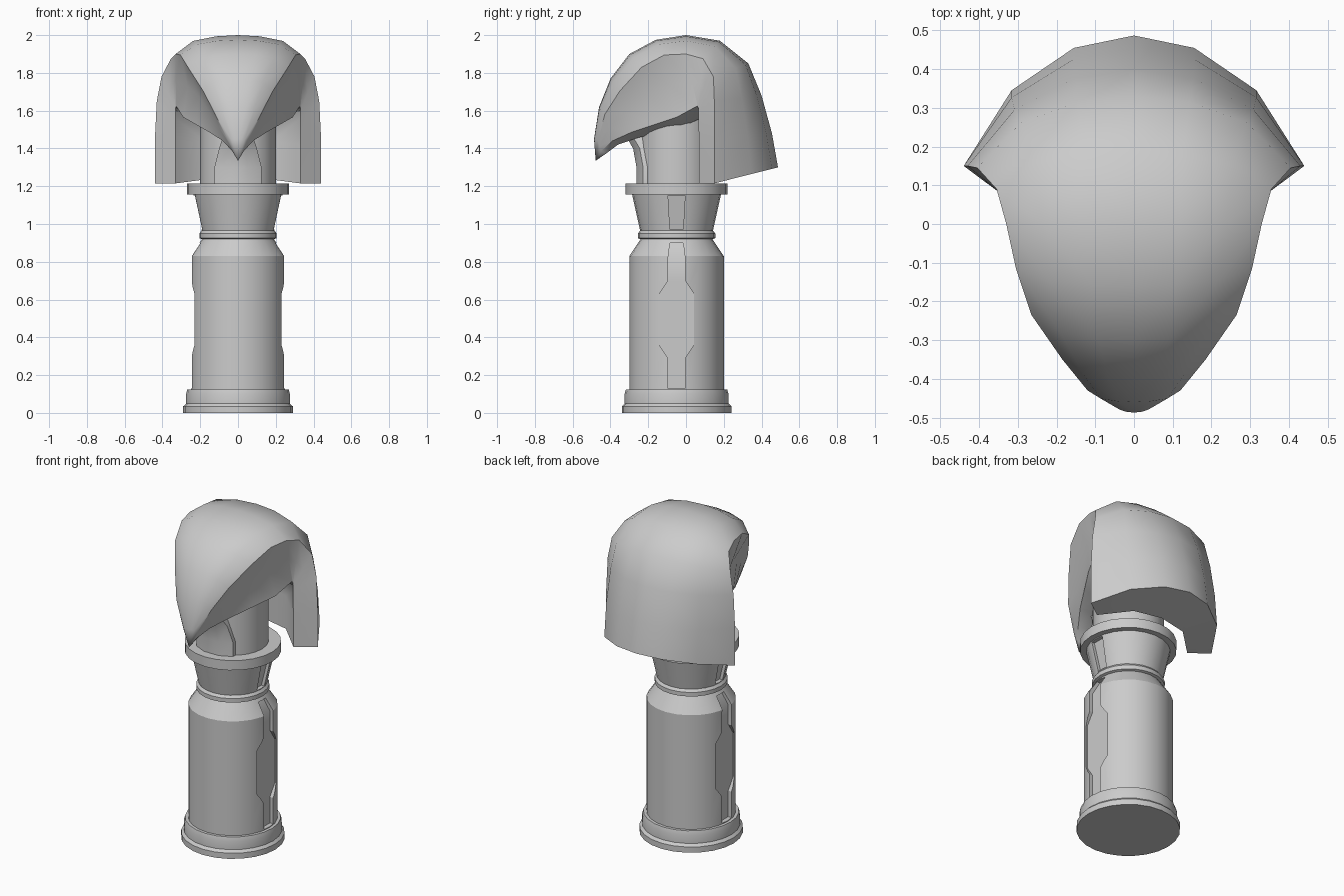
import bpy, bmesh, math
from mathutils import Vector

if "Cube" in bpy.data.objects:
    bpy.data.objects.remove(bpy.data.objects["Cube"])

CY = -0.05  # axis of the turned parts


def make(name, verts, faces, angle=30, smooth=True):
    me = bpy.data.meshes.new(name)
    bm = bmesh.new()
    vs = [bm.verts.new(v) for v in verts]
    for f in faces:
        bm.faces.new([vs[i] for i in f])
    bmesh.ops.remove_doubles(bm, verts=bm.verts, dist=0.0005)
    bmesh.ops.recalc_face_normals(bm, faces=bm.faces)
    bm.to_mesh(me)
    bm.free()
    ob = bpy.data.objects.new(name, me)
    bpy.context.collection.objects.link(ob)
    if smooth:
        shade(ob, angle)
    return ob


def activate(ob):
    bpy.ops.object.select_all(action='DESELECT')
    ob.select_set(True)
    bpy.context.view_layer.objects.active = ob


def shade(ob, angle=30):
    activate(ob)
    bpy.ops.object.shade_smooth_by_angle(angle=math.radians(angle))


def lathe(name, profile, n=24, smooth=True):
    verts = [(r * math.cos(2 * math.pi * k / n), CY + r * math.sin(2 * math.pi * k / n), z)
             for r, z in profile for k in range(n)]
    faces = [(j * n + k, j * n + (k + 1) % n, (j + 1) * n + (k + 1) % n, (j + 1) * n + k)
             for j in range(len(profile) - 1) for k in range(n)]
    faces += [tuple(range(n)), tuple(range((len(profile) - 1) * n, len(profile) * n))]
    return make(name, verts, faces, smooth=smooth)


def cut_side_grooves(ob, half):
    """half: (half width, z, floor x) going up; cuts both sides of ob"""
    loop = [(CY + w, z, x) for w, z, x in half] + [(CY - w, z, x) for w, z, x in reversed(half)]
    n = len(loop)
    for s in (-1, 1):
        verts = [(s * x, y, z) for y, z, x in loop] + [(s * 0.4, y, z) for y, z, x in loop]
        faces = [tuple(range(n)), tuple(range(n, 2 * n))]
        faces += [(i, (i + 1) % n, n + (i + 1) % n, n + i) for i in range(n)]
        cutter = make('groove_cutter', verts, faces, smooth=False)
        mod = ob.modifiers.new('groove', 'BOOLEAN')
        mod.operation, mod.solver, mod.object = 'DIFFERENCE', 'EXACT', cutter
        activate(ob)
        bpy.ops.object.modifier_apply(modifier=mod.name)
        bpy.data.objects.remove(cutter)


# Turned handle with foot, waist bead and collar
body = lathe('handle', [
    (0.29, 0), (0.29, 0.035), (0.275, 0.05), (0.275, 0.1), (0.268, 0.125), (0.25, 0.125),
    (0.25, 0.83), (0.2, 0.905), (0.19, 0.92), (0.205, 0.925), (0.205, 0.95), (0.193, 0.965),
    (0.205, 1.02), (0.235, 1.155), (0.27, 1.155), (0.27, 1.215)], smooth=False)
# Side channels: wide panel in the grip, chamfer slot, neck slot
cut_side_grooves(body, [(0.045, 0.13, 0.222), (0.045, 0.29, 0.222), (0.092, 0.36, 0.222),
                        (0.092, 0.63, 0.222), (0.045, 0.70, 0.222), (0.045, 0.82, 0.222)])
cut_side_grooves(body, [(0.045, 0.82, 0.222), (0.035, 0.9, 0.178)])
cut_side_grooves(body, [(0.035, 0.97, 0.17), (0.045, 1.15, 0.21)])
shade(body)

# Inner post carrying the head
lathe('neck_post', [(0.2, 1.2), (0.2, 1.56)])

# Throat plate under the beak
rows = [(0.125, -0.262, 1.2), (0.125, -0.262, 1.3), (0.1, -0.28, 1.4), (0.08, -0.315, 1.46)]
tv, tf = [], []
for w, y, z in rows:
    tv += [(-w, y + 0.035, z), (-w * 0.4, y, z), (w * 0.4, y, z), (w, y + 0.035, z), (w, -0.1, z), (-w, -0.1, z)]
for j in range(3):
    tf += [(6 * j + k, 6 * j + (k + 1) % 6, 6 * j + 6 + (k + 1) % 6, 6 * j + 6 + k) for k in range(6)]
make('throat', tv, tf + [tuple(range(6)), tuple(range(18, 24))])

# Bird head and hood: midline, brow/flap edge and jaw/flap inner edge, tip to nape
mid = [(-0.478, 1.335), (-0.487, 1.45), (-0.46, 1.62), (-0.40, 1.77), (-0.30, 1.90), (-0.16, 1.975),
       (0, 2.0), (0.18, 1.97), (0.33, 1.85), (0.40, 1.68), (0.455, 1.48), (0.487, 1.30)]
edge = [(0, -0.478, 1.335), (0.05, -0.465, 1.44), (0.12, -0.43, 1.58), (0.185, -0.35, 1.705),
        (0.265, -0.235, 1.83), (0.305, -0.115, 1.895), (0.33, 0, 1.9), (0.355, 0.09, 1.875),
        (0.405, 0.145, 1.78), (0.43, 0.15, 1.65), (0.44, 0.15, 1.45), (0.44, 0.15, 1.215)]
jaw = [(0, -0.478, 1.335), (0.03, -0.45, 1.385), (0.08, -0.39, 1.44), (0.15, -0.29, 1.485),
       (0.22, -0.17, 1.525), (0.29, -0.05, 1.565), (0.328, 0.06, 1.625), (0.33, 0.065, 1.615),
       (0.33, 0.066, 1.6), (0.33, 0.067, 1.56), (0.33, 0.068, 1.42), (0.33, 0.07, 1.215)]
eye_inset = {3: 0.015, 4: 0.035, 5: 0.03}
verts = []
for i, (m, e, j) in enumerate(zip(mid, edge, jaw)):
    M, E, J = Vector((0, *m)), Vector(e), Vector(j)
    p = 1.5 if i > 8 else 1.25 if i > 7 else 1.0
    for t in (0, 0.23, 0.51):
        q = E + (M - E) * math.cos(t * math.pi / 2) ** p
        q.x = E.x * math.sin(t * math.pi / 2)
        verts.append(q)
    C = E.lerp(J, 0.5)
    C.x -= eye_inset.get(i, 0)
    if i == 0:
        K = L = J
    elif i < 7:
        K = Vector((J.x * 0.6, J.y + 0.03, J.z - 0.01 * i))
        L = Vector((0, K.y, K.z))
    else:
        zk = J.z - 0.05 if i < 10 else J.z + 0.02
        yk = min(0.21, 0.09 + 0.04 * (i - 6))
        K, L = Vector((0.18, yk, zk)), Vector((0, yk + 0.03, zk + 0.008))
    verts += [E, C, J, K, L]
N = 8
faces = [(r * N + c, r * N + c + 1, (r + 1) * N + c + 1, (r + 1) * N + c)
         for r in range(1, 11) for c in range(N - 1)]
faces += [(0, N + c, N + c + 1) for c in range(N - 1)]
b = 11 * N
faces += [(b, b + 1, b + 6, b + 7), (b + 1, b + 2, b + 6), (b + 2, b + 3, b + 4, b + 5, b + 6)]
head = make('hooded_bird_head', verts, faces, smooth=False)
mir = head.modifiers.new('mirror', 'MIRROR')
mir.merge_threshold = 0.001
activate(head)
bpy.ops.object.modifier_apply(modifier=mir.name)
shade(head, 35)
